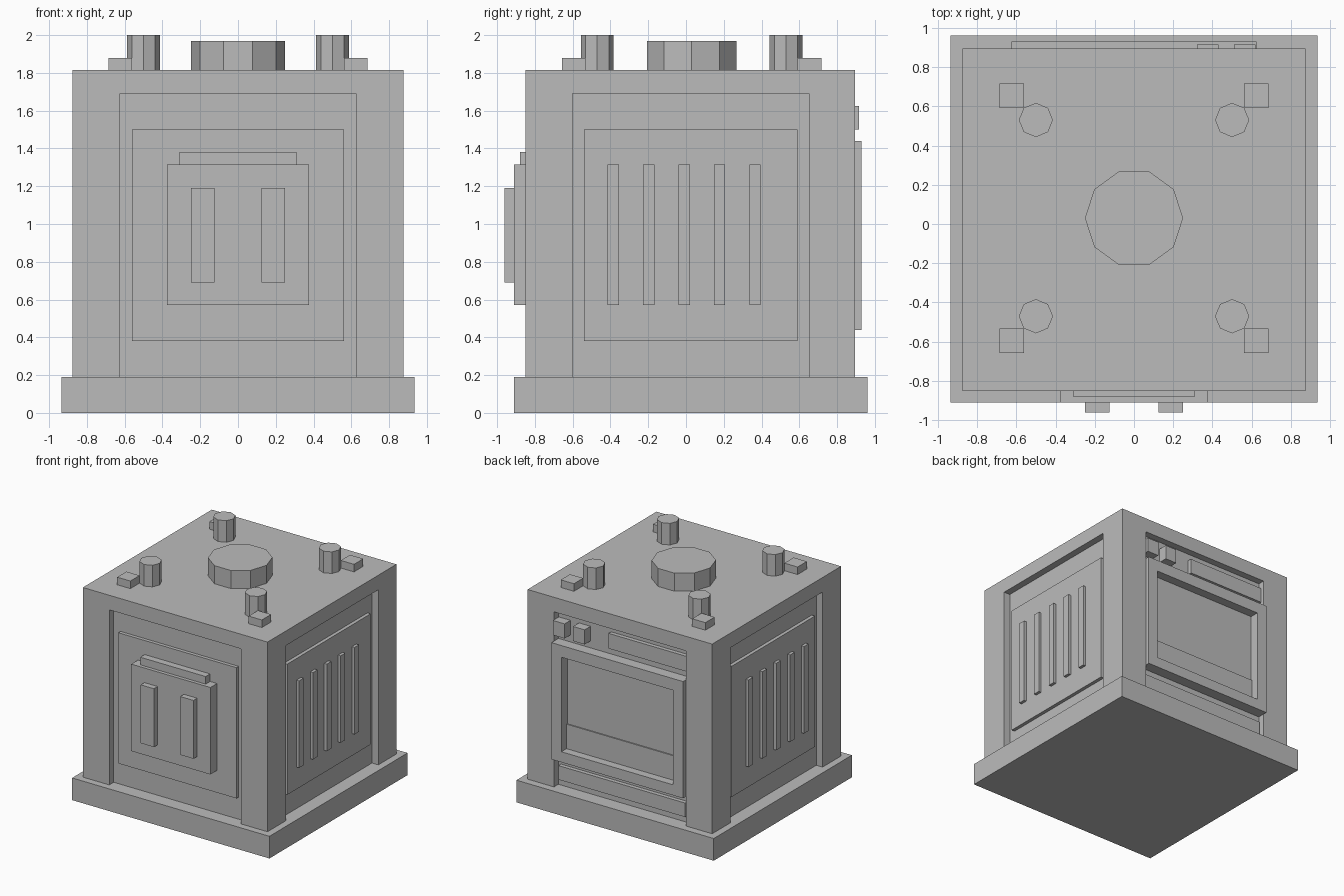
import bpy, math

if "Cube" in bpy.data.objects:
    bpy.data.objects.remove(bpy.data.objects["Cube"])

CY = 0.025  # depth centre of the body

steel = bpy.data.materials.new("plain_grey")
steel.diffuse_color = (0.5, 0.5, 0.5, 1)
steel.use_nodes = True
steel.node_tree.nodes["Principled BSDF"].inputs["Base Color"].default_value = steel.diffuse_color


def finish(ob, name):
    ob.name = name
    ob.data.materials.append(steel)
    return ob


def box(name, x0, x1, y0, y1, z0, z1):
    bpy.ops.mesh.primitive_cube_add(
        size=1, location=((x0 + x1) / 2, (y0 + y1) / 2, (z0 + z1) / 2))
    ob = bpy.context.object
    ob.scale = (x1 - x0, y1 - y0, z1 - z0)
    bpy.ops.object.transform_apply(location=False, rotation=False, scale=True)
    return finish(ob, name)


def prism(name, sides, radius, x, y, z0, z1):
    bpy.ops.mesh.primitive_cylinder_add(
        vertices=sides, radius=radius, depth=z1 - z0, location=(x, y, (z0 + z1) / 2),
        rotation=(0, 0, math.pi / 2))
    ob = bpy.context.object
    bpy.ops.object.transform_apply(location=False, rotation=True, scale=False)
    return finish(ob, name)


def cut(ob, *bounds):
    """Subtract a box from an object."""
    cutter = box("cutter", *bounds)
    cutter.hide_render = True
    mod = ob.modifiers.new("cut", 'BOOLEAN')
    mod.operation = 'DIFFERENCE'
    mod.solver = 'EXACT'
    mod.object = cutter
    bpy.context.view_layer.objects.active = ob
    bpy.ops.object.modifier_apply(modifier=mod.name)
    bpy.data.objects.remove(cutter, do_unlink=True)


# Plinth and body with a shallow recess on each side
box("base", -0.935, 0.935, -0.91, 0.96, 0, 0.19)
body = box("body", -0.875, 0.875, -0.85, 0.895, 0.185, 1.815)
cut(body, -0.625, 0.625, -1.2, -0.79, 0.1, 1.69)
cut(body, -0.625, 0.625, 0.835, 1.2, 0.1, 1.69)
for s in (-1, 1):
    cut(body, *sorted((s * 0.815, s * 1.2)), CY - 0.625, CY + 0.625, 0.1, 1.69)

# Front panel, hatch, ledge and two handles
box("front_panel", -0.56, 0.56, -0.82, -0.76, 0.38, 1.5)
box("front_hatch", -0.375, 0.375, -0.91, -0.78, 0.57, 1.315)
box("hatch_ledge", -0.31, 0.31, -0.88, -0.78, 1.31, 1.38)
for s in (-1, 1):
    box("handle", *sorted((s * 0.125, s * 0.25)), -0.96, -0.88, 0.69, 1.19)

# Side panels with upright slats
for s in (-1, 1):
    box("side_panel", *sorted((s * 0.78, s * 0.845)), CY - 0.565, CY + 0.565, 0.38, 1.5)
    for i in range(5):
        y = -0.01 + (i - 2) * 0.1875
        box("side_slat", *sorted((s * 0.8, s * 0.87)), y - 0.03, y + 0.03, 0.57, 1.315)

# Back door with a sunken window
door = box("back_door", -0.624, 0.624, 0.8, 0.93, 0.44, 1.44)
cut(door, -0.53, 0.53, 0.85, 1.2, 0.53, 1.34)
box("window_lower_panel", -0.53, 0.53, 0.84, 0.86, 0.53, 0.74)

# Back controls and drawer
box("display", -0.62, 0.125, 0.82, 0.87, 1.5, 1.63)
box("button", 0.32, 0.43, 0.82, 0.915, 1.5, 1.625)
box("button", 0.51, 0.62, 0.82, 0.915, 1.5, 1.625)
box("drawer", -0.6, 0.6, 0.82, 0.87, 0.25, 0.37)

# Top cap, corner knobs and small blocks
prism("top_cap", 10, 0.25, 0, 0.03, 1.81, 1.97)
for sx in (-1, 1):
    for sy in (-1, 1):
        prism("corner_knob", 8, 0.087, sx * 0.5, 0.03 + sy * 0.5, 1.81, 2.0)
        x, y = sx * 0.623, 0.03 + sy * 0.624
        box("corner_block", x - 0.0625, x + 0.0625, y - 0.0625, y + 0.0625, 1.81, 1.88)
